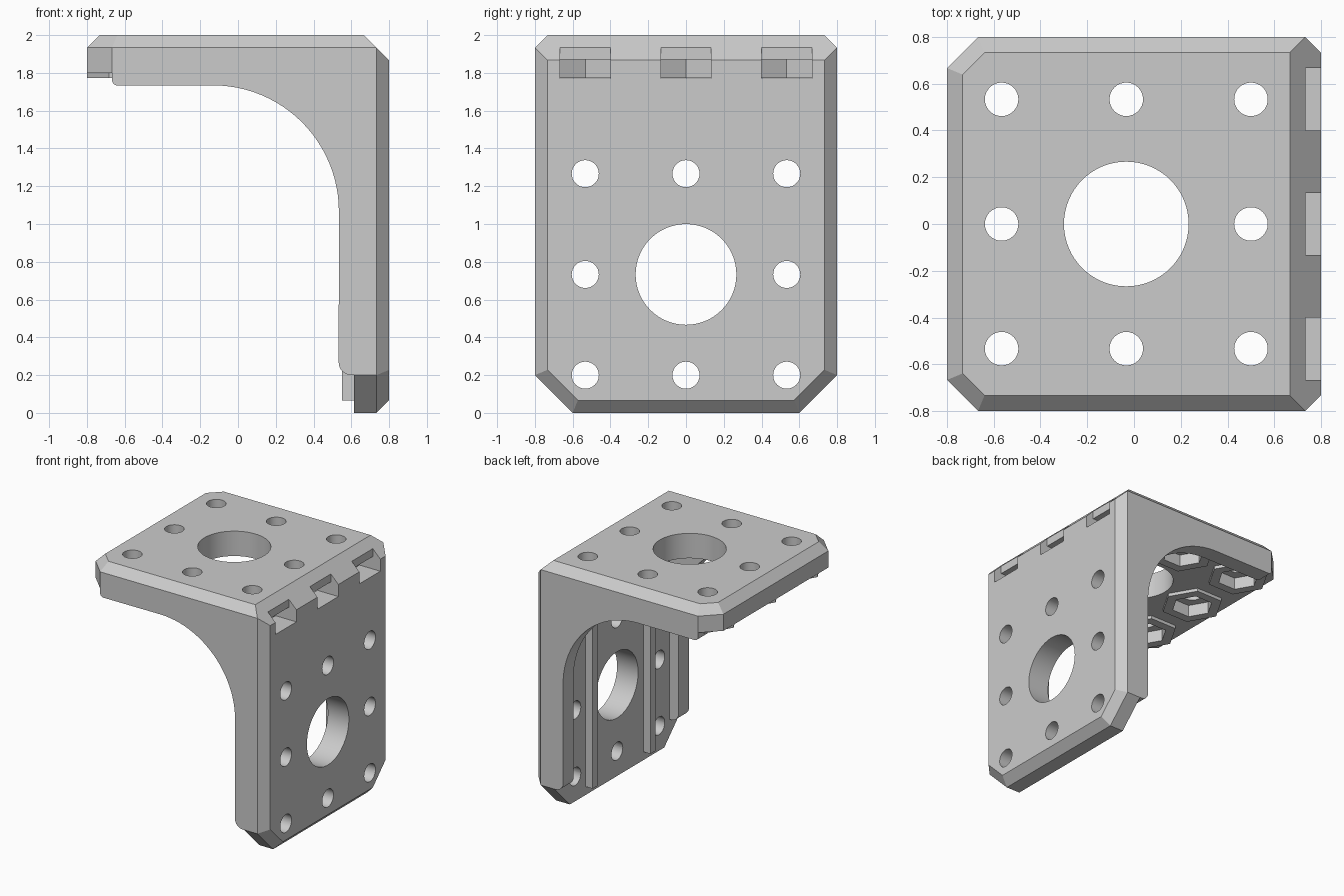
import bpy, bmesh, math
from mathutils import Vector

if "Cube" in bpy.data.objects:
    bpy.data.objects.remove(bpy.data.objects["Cube"])

U = 1 / 15          # one design unit
PITCH = 8 * U       # hole spacing
IN_X, IN_Z = 0.613, 1.8   # inner faces of the two plates


def make(name, bm):
    bmesh.ops.recalc_face_normals(bm, faces=bm.faces)
    me = bpy.data.meshes.new(name)
    bm.to_mesh(me)
    bm.free()
    ob = bpy.data.objects.new(name, me)
    bpy.context.collection.objects.link(ob)
    return ob


def prism(name, pts, axis, lo, hi):
    """Extrude a 2D outline along an axis (other axes keep x, y, z order)."""
    bm = bmesh.new()

    def at(p, d):
        c = list(p)
        c.insert("xyz".index(axis), d)
        return bm.verts.new(c)
    a = [at(p, lo) for p in pts]
    b = [at(p, hi) for p in pts]
    bm.faces.new(a)
    bm.faces.new(b[::-1])
    for i in range(len(pts)):
        j = (i + 1) % len(pts)
        bm.faces.new((a[i], b[i], b[j], a[j]))
    return make(name, bm)


def box(name, x0, x1, y0, y1, z0, z1):
    return prism(name, [(x0, y0), (x1, y0), (x1, y1), (x0, y1)], "z", z0, z1)


def arc(cx, cy, r, a0, a1, n):
    return [(cx + r * math.cos(math.radians(a0 + (a1 - a0) * i / n)),
             cy + r * math.sin(math.radians(a0 + (a1 - a0) * i / n))) for i in range(n + 1)]


def circle(cx, cy, r, n):
    return arc(cx, cy, r, 0, 360, n)[:-1]


def boolean(ob, tool, op="DIFFERENCE"):
    tool.hide_render = True
    bpy.context.view_layer.objects.active = ob
    m = ob.modifiers.new("cut", "BOOLEAN")
    m.operation, m.object, m.solver = op, tool, "EXACT"
    bpy.ops.object.modifier_apply(modifier=m.name)
    bpy.data.objects.remove(tool)


# outer block with every outside chamfer sliced off
bm = bmesh.new()
bmesh.ops.create_cube(bm, size=1)
for v in bm.verts:
    v.co = Vector((v.co.x * 1.6, v.co.y * 1.6, v.co.z * 2 + 1))
h = math.sqrt(0.5)
planes = [((0.8, 0, 1.867), (1, 0, 1)),
          ((-0.8, 0, 2 - U), (-1, 0, 1)),
          ((0.8, 0, U), (1, 0, -1))]
for s in (-1, 1):
    planes += [((0, 0.8 * s, 2 - U), (0, s, 1)),
               ((0.8 - U, 0.8 * s, 1), (1, s, 0)),
               ((0, 0.8 * s, 0.2), (0, s, -1)),
               ((-0.8, 0.667 * s, 1), (-1, s, 0)),
               ((-0.8, 0.667 * s, 2 - U), (-h, h * s, 1)),
               ((0.8 - U, 0.8 * s, 0.2), (1, h * s, -h))]
for co, no in planes:
    res = bmesh.ops.bisect_plane(bm, geom=bm.verts[:] + bm.edges[:] + bm.faces[:], dist=1e-5,
                                 plane_co=co, plane_no=no, clear_outer=True)
    edges = [g for g in res["geom_cut"] if isinstance(g, bmesh.types.BMEdge)]
    bmesh.ops.contextual_create(bm, geom=edges)
bracket = make("bracket", bm)

# curved side gussets, then the hollow between them
outline = [(-1, IN_Z), (-0.667, IN_Z)]
outline += arc(-0.637, 1.763, 0.03, 180, 270, 5)
outline += arc(-0.133, 1.067, 0.667, 90, 0, 24)
outline += arc(0.6, 0.267, 0.067, 180, 270, 6)
outline += [(IN_X, 0.2), (IN_X, -1), (-1, -1)]
boolean(bracket, prism("gusset_cut", outline, "y", -1, 1))
boolean(bracket, box("hollow_cut", -1, IN_X, -0.667, 0.667, -1, IN_Z))

# grid of hole positions, centre spot excluded
grid = [(i, j) for i in (-1, 0, 1) for j in (-1, 0, 1) if (i, j) != (0, 0)]
TX, VZ = -0.033, 0.733

# nut bosses under the top plate
for i, j in grid:
    boolean(bracket, prism("boss", circle(TX + i * PITCH, j * PITCH, 0.232, 6), "z", 1.774, 1.83), "UNION")

# nut rails on the inside of the upright plate
for s in (-1, 1):
    y0, y1 = sorted((0.333 * s, 0.4 * s))
    boolean(bracket, box("rail", 0.55, 0.65, y0, y1, U, 1.83), "UNION")

# screw holes and hexagonal nut pockets
for i, j in grid:
    x, y = TX + i * PITCH, j * PITCH
    boolean(bracket, prism("pocket", circle(x, y, 0.154, 6), "z", 1.77, 1.87))
    boolean(bracket, prism("hole", circle(x, y, 0.0717, 32), "z", 1.75, 2.1))
    boolean(bracket, prism("hole", circle(y, VZ + i * PITCH, 0.0717, 32), "x", 0.5, 0.9))

# large centre holes
boolean(bracket, prism("hole", circle(TX, 0, 4 * U, 64), "z", 1.7, 2.1))
boolean(bracket, prism("hole", circle(0, VZ, 4 * U, 64), "x", 0.5, 0.9))

# nut slots opening through the upright plate and its chamfer
for j in (-1, 0, 1):
    y0, y1 = j * PITCH - 2 * U, j * PITCH + 2 * U
    boolean(bracket, box("slot", 0.5, 0.9, y0, y1, 1.77, 1.87))
    boolean(bracket, box("notch", 0.733, 0.9, y0, y1, 1.85, 2.1))

bpy.ops.object.select_all(action="DESELECT")
bracket.select_set(True)
bpy.context.view_layer.objects.active = bracket
bpy.ops.object.shade_smooth_by_angle(angle=math.radians(25))
